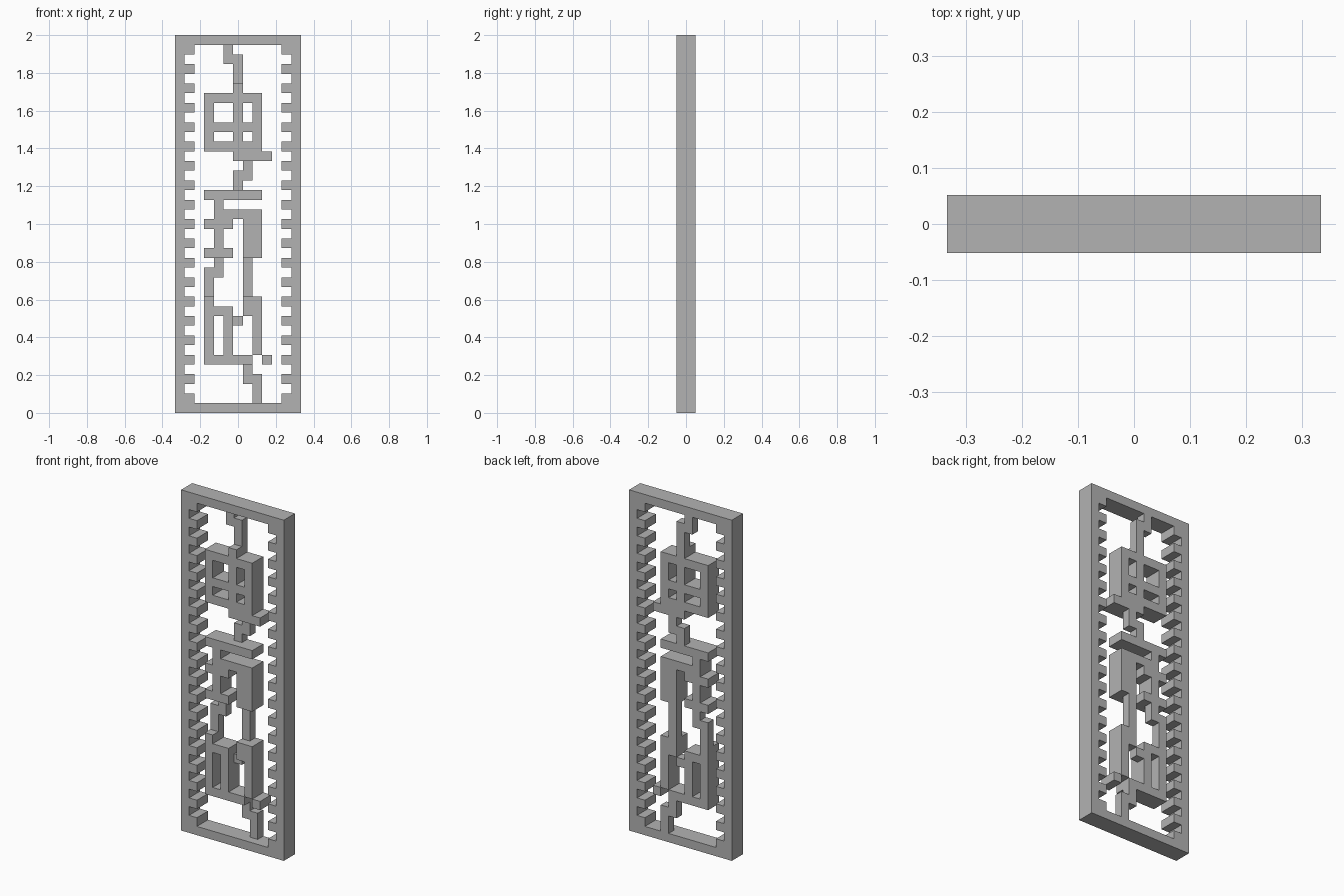
import bpy, bmesh
from mathutils import Vector

cube = bpy.data.objects.get("Cube")
if cube:
    bpy.data.objects.remove(cube, do_unlink=True)

COLS, ROWS = 13, 39
UNIT = 2 / ROWS
FULL, BACK = (0, 1), (1,)

grey = bpy.data.materials.new("plain_grey")
grey.use_nodes = True
tone = (0.45, 0.45, 0.45, 1)
grey.diffuse_color = tone
grey.node_tree.nodes["Principled BSDF"].inputs["Base Color"].default_value = tone


def block(c0, c1, r0, r1, layers=FULL):
    """Cells of a block: inclusive columns from left, rows from top."""
    return {(c, d, r) for c in range(c0, c1 + 1)
            for r in range(r0, r1 + 1) for d in layers}


def build(name, cells):
    """Skin a set of grid cells with outward faces only."""
    bm = bmesh.new()
    verts = {}

    def vert(p):
        if p not in verts:
            c, d, r = p
            verts[p] = bm.verts.new(
                Vector((c - COLS / 2, d - 1, ROWS - r)) * UNIT)
        return verts[p]

    for cell in sorted(cells):
        for axis in range(3):
            for side in (0, 1):
                near = list(cell)
                near[axis] += 2 * side - 1
                if tuple(near) in cells:
                    continue
                u, v = (axis + 1) % 3, (axis + 2) % 3
                ring = []
                for a, b in ((0, 0), (1, 0), (1, 1), (0, 1)):
                    p = list(cell)
                    p[axis] += side
                    p[u] += a
                    p[v] += b
                    ring.append(vert(tuple(p)))
                # rows run downward, so the winding is mirrored
                bm.faces.new(ring if side == 0 else ring[::-1])
    mesh = bpy.data.meshes.new(name)
    bm.to_mesh(mesh)
    bm.free()
    mesh.materials.append(grey)
    bpy.context.collection.objects.link(bpy.data.objects.new(name, mesh))


# Outer frame with a comb of teeth down each inner side
frame = block(0, 12, 0, 0) | block(0, 12, 38, 38)
for edge, tooth in ((0, 1), (12, 11)):
    frame |= block(edge, edge, 0, 38)
    for row in range(1, 38, 2):
        frame |= block(tooth, tooth, row, row)
build("toothed_frame", frame)

# Upper hanger and the four-window panel
build("upper_hanger", block(5, 5, 1, 2, BACK) | block(6, 6, 2, 4, BACK)
      | block(6, 6, 5, 5))
panel = block(3, 8, 6, 11) | block(6, 9, 12, 12)
for r0, r1 in ((7, 8), (10, 10)):
    panel -= block(4, 5, r0, r1) | block(7, 7, r0, r1)
build("window_panel", panel)

# Stepped link and the middle bracket
build("middle_link", block(7, 7, 13, 14, BACK) | block(6, 6, 14, 15, BACK))
build("middle_bracket", block(3, 8, 16, 16) | block(4, 4, 17, 22)
      | block(5, 8, 18, 18) | block(3, 5, 19, 19)
      | block(7, 8, 19, 22) | block(3, 5, 22, 22))

# Thin links from the bracket to the lower panel
build("left_link", block(4, 4, 23, 24, BACK) | block(3, 3, 24, 26, BACK))
build("right_link", block(7, 7, 23, 26, BACK))

# Lower panel with its slots
build("lower_panel", block(3, 3, 27, 33) | block(4, 5, 28, 28)
      | block(5, 5, 29, 32) | block(6, 6, 29, 29, BACK)
      | block(7, 8, 27, 28) | block(8, 8, 29, 32)
      | block(4, 7, 33, 33) | block(9, 9, 33, 33))

# Foot joining the lower panel to the frame
build("lower_foot", block(7, 7, 34, 35, BACK) | block(8, 8, 35, 37, BACK))
